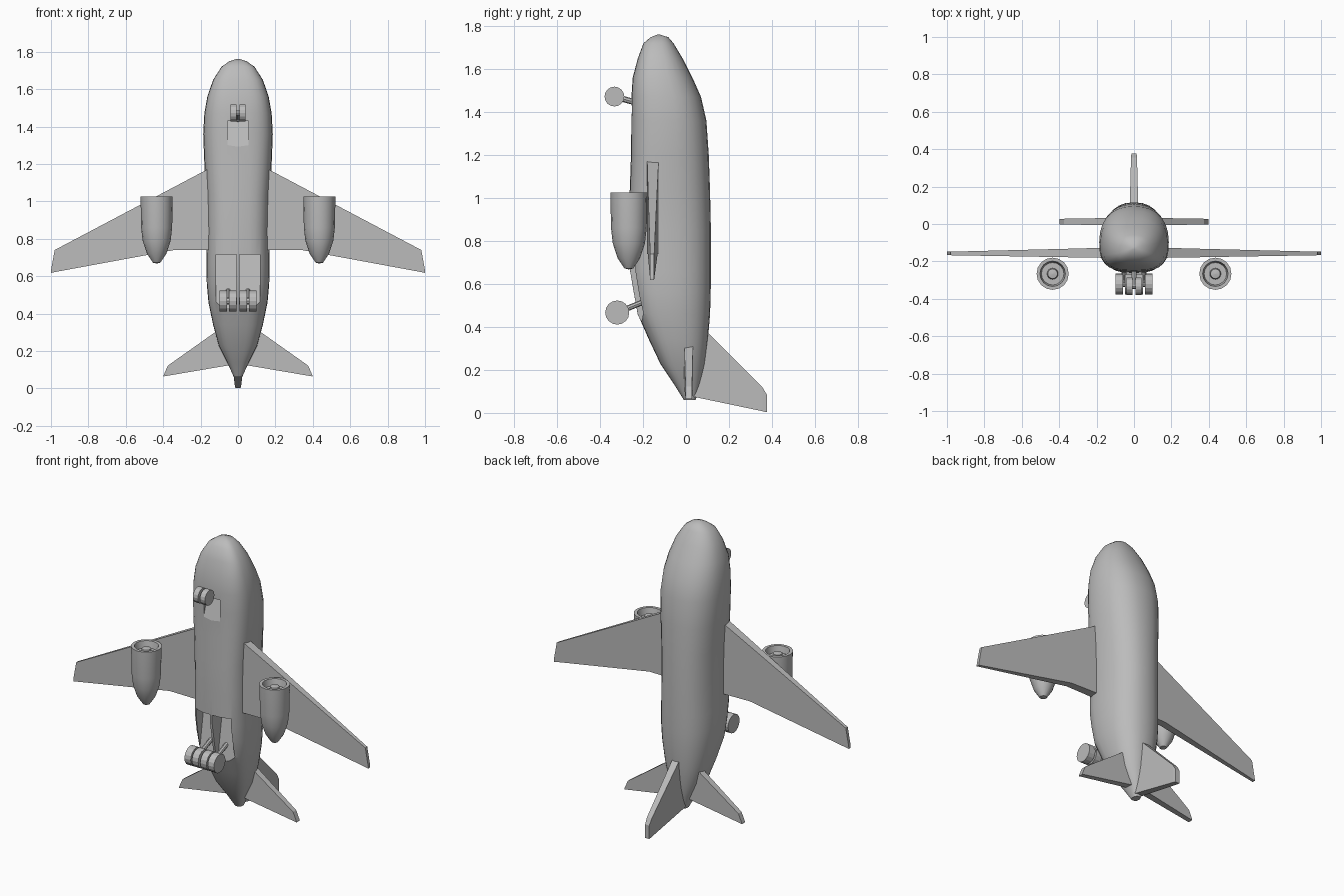
import bpy, bmesh, math
from mathutils import Vector

if "Cube" in bpy.data.objects:
    bpy.data.objects.remove(bpy.data.objects["Cube"], do_unlink=True)

grey = bpy.data.materials.new("plain_grey")
grey.use_nodes = True
colour = (0.5, 0.5, 0.5, 1)
grey.diffuse_color = colour
grey.node_tree.nodes["Principled BSDF"].inputs["Base Color"].default_value = colour


def make(name, bm, smooth=None):
    bmesh.ops.recalc_face_normals(bm, faces=bm.faces)
    mesh = bpy.data.meshes.new(name)
    bm.to_mesh(mesh)
    bm.free()
    obj = bpy.data.objects.new(name, mesh)
    bpy.context.collection.objects.link(obj)
    mesh.materials.append(grey)
    if smooth:
        shade(obj, smooth)
    return obj


def shade(obj, angle):
    bpy.ops.object.select_all(action='DESELECT')
    obj.select_set(True)
    bpy.context.view_layer.objects.active = obj
    bpy.ops.object.shade_smooth_by_angle(angle=math.radians(angle))


def loft(name, loops, smooth=None, closed=False):
    """Skin between rings of points; cap the ends unless the rings close up."""
    bm = bmesh.new()
    rings = [[bm.verts.new(p) for p in loop] for loop in loops]
    pairs = list(zip(rings, rings[1:]))
    if closed:
        pairs.append((rings[-1], rings[0]))
    for a, b in pairs:
        for i in range(len(a)):
            j = (i + 1) % len(a)
            bm.faces.new((a[i], a[j], b[j], b[i]))
    if not closed:
        bm.faces.new(rings[0])
        bm.faces.new(rings[-1])
    return make(name, bm, smooth)


def cylinder(name, start, end, radius, sides=16):
    start, end = Vector(start), Vector(end)
    axis = end - start
    turn = axis.to_track_quat('Z', 'Y')
    ring = [turn @ Vector((radius * math.cos(a), radius * math.sin(a), 0))
            for a in (math.tau * i / sides for i in range(sides))]
    return loft(name, [[start + p for p in ring], [end + p for p in ring]])


# Fuselage: height, half width, belly y, back y
stations = [(0.06, 0.022, -0.01, 0.045), (0.14, 0.058, -0.06, 0.068),
            (0.23, 0.103, -0.12, 0.088), (0.34, 0.133, -0.172, 0.102),
            (0.46, 0.158, -0.225, 0.112), (0.56, 0.167, -0.243, 0.115),
            (0.66, 0.168, -0.26, 0.116), (0.85, 0.166, -0.262, 0.116),
            (1.03, 0.17, -0.262, 0.112), (1.2, 0.18, -0.256, 0.106),
            (1.36, 0.186, -0.255, 0.095), (1.47, 0.18, -0.254, 0.07),
            (1.56, 0.164, -0.248, 0.03), (1.65, 0.133, -0.224, -0.016),
            (1.72, 0.088, -0.198, -0.058), (1.748, 0.048, -0.165, -0.082),
            (1.76, 0.012, -0.135, -0.12)]


def section(z, half, belly, back, sides=28):
    points = []
    mid = belly + 0.45 * (back - belly)
    for i in range(sides):
        a = math.tau * i / sides
        c, s = math.cos(a), math.sin(a)
        power = 2 / (2.3 if s > 0 else 2.9)
        reach = back - mid if s > 0 else mid - belly
        points.append((half * math.copysign(abs(c) ** power, c),
                       mid + reach * math.copysign(abs(s) ** power, s), z))
    return points


fuselage = loft("fuselage", [section(*s) for s in stations])


# Wheel bays cut into the belly
def cut_bay(name, outline, x0, x1):
    cutter = loft(name, [[(x, y, z) for y, z in outline] for x in (x0, x1)])
    cutter.hide_render = True
    cutter.hide_viewport = True
    mod = fuselage.modifiers.new(name, 'BOOLEAN')
    mod.object = cutter
    mod.solver = 'EXACT'


main_bay = [(-0.32, 0.715), (-0.16, 0.715), (-0.205, 0.43), (-0.32, 0.43)]
nose_bay = [(-0.32, 1.43), (-0.215, 1.43), (-0.262, 1.27), (-0.32, 1.27)]
cut_bay("right_bay_cutter", main_bay, -0.118, -0.007)
cut_bay("left_bay_cutter", main_bay, 0.007, 0.118)
cut_bay("nose_bay_cutter", nose_bay, -0.055, 0.055)
shade(fuselage, 35)


# Flying surfaces: tapered slabs
def slab(name, root, tip, side):
    def ring(pts, flip):
        return [(side * x, y, z) for x, y, z in pts]
    return loft(name, [ring(r, side) for r in (root + tip)])


def surface(name, side, outline):
    """Outline rows: x, leading z, trailing z, belly-side y, back-side y."""
    loft(name, [[(side * x, y0, top), (side * x, y1, top),
                 (side * x, y1, low), (side * x, y0, low)]
                for x, top, low, y0, y1 in outline])


wing = [(0.08, 1.215, 0.74, -0.182, -0.125), (0.34, 1.078, 0.74, -0.178, -0.132),
        (0.98, 0.74, 0.622, -0.167, -0.148), (1.0, 0.63, 0.618, -0.167, -0.148)]
tailplane = [(0.01, 0.38, 0.13, -0.01, 0.034), (0.375, 0.122, 0.068, -0.002, 0.028),
             (0.398, 0.07, 0.064, -0.002, 0.028)]

for label, side in (("left", 1), ("right", -1)):
    surface(label + "_wing", side, wing)
    surface(label + "_tailplane", side, tailplane)

    # Engine: closed outline spun round its axis, with open intake and hub
    outline = [(0.001, 0.668), (0.02, 0.672), (0.052, 0.72), (0.075, 0.79),
               (0.083, 0.86), (0.086, 1.025), (0.068, 1.025), (0.06, 0.985),
               (0.03, 0.985), (0.026, 1.01), (0.001, 1.015)]
    sides = 16
    loft(label + "_engine",
         [[(side * 0.435 + r * math.cos(a), -0.266 + r * math.sin(a), z)
           for a in (math.tau * i / sides for i in range(sides))]
          for r, z in outline], 25)

    # Main gear
    for x, word in ((0.028, "inner"), (0.079, "outer")):
        cylinder(f"{label}_{word}_main_wheel", (side * (x - 0.021), -0.32, 0.467),
                 (side * (x + 0.021), -0.32, 0.467), 0.056)
    cylinder(label + "_main_strut", (side * 0.053, -0.32, 0.467),
             (side * 0.053, -0.165, 0.53), 0.013, 8)
    cylinder(label + "_main_axle", (side * 0.005, -0.32, 0.467),
             (side * 0.095, -0.32, 0.467), 0.018, 8)

    # Nose wheel
    cylinder(label + "_nose_wheel", (side * 0.007, -0.333, 1.472),
             (side * 0.041, -0.333, 1.472), 0.046)

cylinder("nose_axle", (-0.03, -0.333, 1.472), (0.03, -0.333, 1.472), 0.014, 8)
cylinder("nose_strut", (0, -0.333, 1.472), (0, -0.2, 1.435), 0.014, 8)

# Tail fin
fin = [(0.0, 0.46, 0.085, 0.024), (0.05, 0.425, 0.072, 0.024),
       (0.355, 0.12, 0.008, 0.016), (0.376, 0.085, 0.003, 0.014)]
loft("tail_fin", [[(-t, y, top), (t, y, top), (t, y, low), (-t, y, low)]
                  for y, top, low, t in fin])
